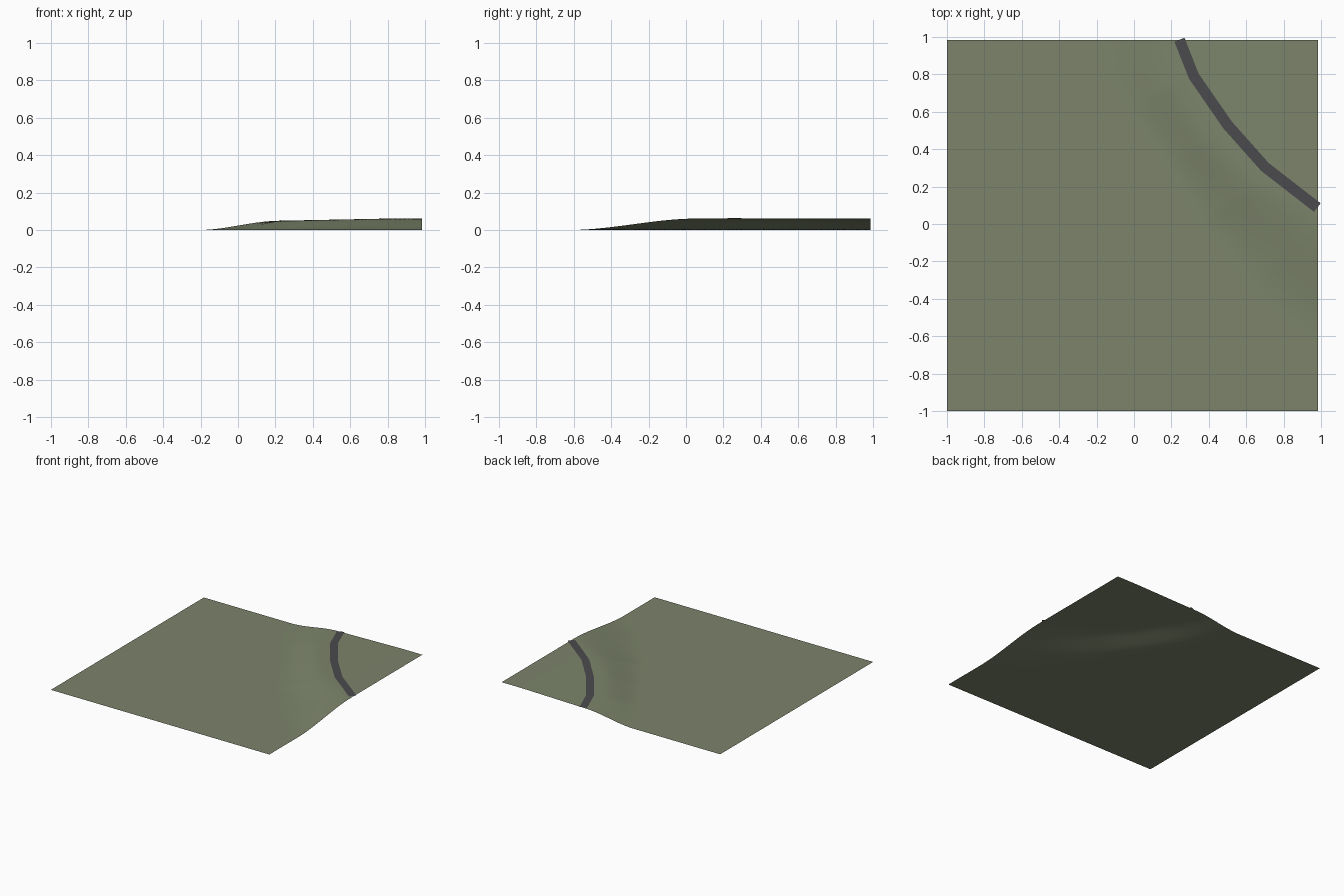
import bpy, bmesh, math
from mathutils import Vector

if "Cube" in bpy.data.objects:
    bpy.data.objects.remove(bpy.data.objects["Cube"])

PATH = [Vector(p) for p in ((0.243, 0.985), (0.32, 0.79), (0.5, 0.53), (0.70, 0.305), (0.98, 0.088))]
# path extended past the tile edges, used for measuring distance
LONG = [PATH[0] * 2 - PATH[1]] + PATH + [PATH[-1] * 2 - PATH[-2]]


def road_distance(p):
    """Signed distance to the road (positive on the low side) and position along it 0..1."""
    best = (9, 0, 0)
    for i, (a, b) in enumerate(zip(LONG, LONG[1:])):
        d = b - a
        t = max(0, min(1, (p - a).dot(d) / d.length_squared))
        off = p - (a + d * t)
        side = 1 if d.x * off.y - d.y * off.x < 0 else -1
        if off.length < best[0]:
            best = (off.length, side, (i + t - 1) / 4)
    return best[0] * best[1], max(0, min(1, best[2]))


def height(x, y):
    d, t = road_distance(Vector((x, y)))
    mid = math.sin(math.pi * t)
    foot = 0.42 + 0.14 * t - 0.10 * mid
    crest = 0.02 + 0.08 * mid
    s = max(0, min(1, (foot - d) / (foot - crest)))
    top = 0.049 + 0.012 * min(1, max(0, (x - 0.2) / 0.6))
    return top * s * s * (3 - 2 * s)


def finish(name, bm, color):
    me = bpy.data.meshes.new(name)
    bm.normal_update()
    bm.to_mesh(me)
    bm.free()
    mat = bpy.data.materials.new(name)
    mat.diffuse_color = color
    mat.use_nodes = True
    mat.node_tree.nodes["Principled BSDF"].inputs["Base Color"].default_value = mat.diffuse_color
    me.materials.append(mat)
    for f in me.polygons:
        f.use_smooth = True
    ob = bpy.data.objects.new(name, me)
    bpy.context.collection.objects.link(ob)


# terrain sheet with a raised corner
bm = bmesh.new()
bmesh.ops.create_grid(bm, x_segments=127, y_segments=127, size=0.9925)
for v in bm.verts:
    v.co.x -= 0.0075
    v.co.y -= 0.0075
    v.co.z = height(v.co.x, v.co.y)
finish("terrain", bm, (0.20, 0.23, 0.145, 1))

# road ribbon draped on the plateau, mitred at the bends
bm = bmesh.new()
dirs = [(b - a).normalized() for a, b in zip(PATH, PATH[1:])]
rows = []
STEPS = 8
for i in range(4 * STEPS + 1):
    k, t = min(i // STEPS, 3), i / STEPS - min(i // STEPS, 3)

    def edge(j, side):
        d = (dirs[max(j - 1, 0)] + dirs[min(j, 3)]).normalized()
        return PATH[j] + Vector((-d.y, d.x)) * 0.029 * side
    row = []
    for side in (-1, 0, 1):
        p = edge(k, side).lerp(edge(k + 1, side), t)
        row.append(bm.verts.new((p.x, p.y, height(p.x, p.y) + 0.0025)))
    rows.append(row)
for r, q in zip(rows, rows[1:]):
    for j in range(2):
        bm.faces.new((r[j], q[j], q[j + 1], r[j + 1]))
finish("road", bm, (0.07, 0.07, 0.075, 1))
